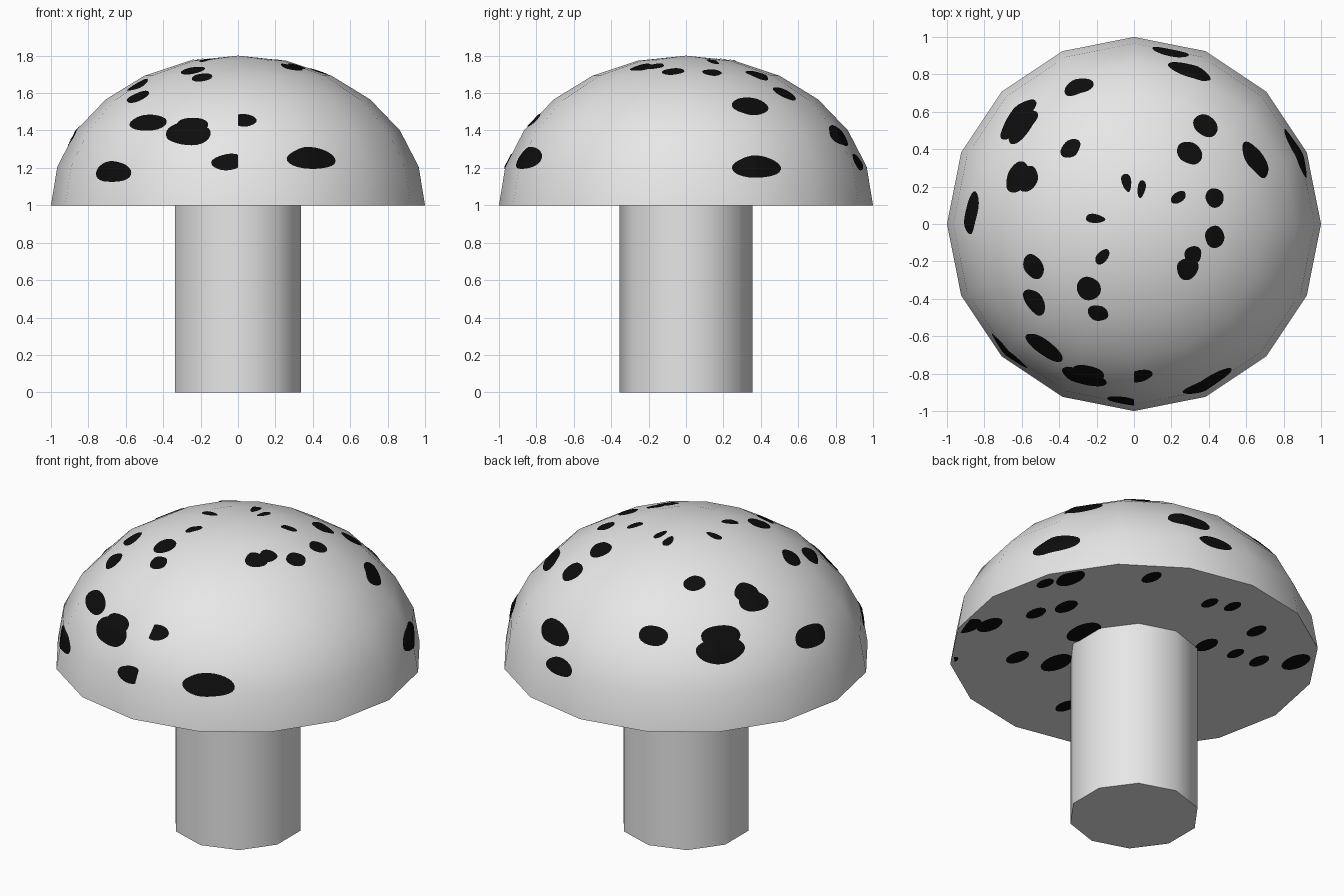
import bpy
import bmesh
from math import sin, cos, pi, radians
from mathutils import Vector
from mathutils.bvhtree import BVHTree

default_cube = bpy.data.objects.get("Cube")
if default_cube:
    bpy.data.objects.remove(default_cube, do_unlink=True)

CAP_BASE = 1.0
CAP_HEIGHT = 0.8
LIFT = 0.004


def make_material(name, value):
    mat = bpy.data.materials.new(name)
    mat.use_nodes = True
    color = (value, value, value, 1.0)
    mat.diffuse_color = color
    mat.node_tree.nodes["Principled BSDF"].inputs["Base Color"].default_value = color
    return mat


def make_object(name, bm, mat, smooth=False):
    mesh = bpy.data.meshes.new(name)
    bm.to_mesh(mesh)
    obj = bpy.data.objects.new(name, mesh)
    bpy.context.collection.objects.link(obj)
    mesh.materials.append(mat)
    if smooth:
        bpy.ops.object.select_all(action='DESELECT')
        obj.select_set(True)
        bpy.context.view_layer.objects.active = obj
        bpy.ops.object.shade_smooth_by_angle(angle=radians(40))
    return obj


def lathe(profile, sides, start):
    """Closed solid turned around z from (radius, height) pairs."""
    bm = bmesh.new()
    rings = []
    for radius, height in profile:
        rings.append([bm.verts.new((radius * cos(start + 2 * pi * k / sides),
                                    radius * sin(start + 2 * pi * k / sides),
                                    height)) for k in range(sides)])
    for low, high in zip(rings, rings[1:]):
        for k in range(sides):
            n = (k + 1) % sides
            bm.faces.new((low[k], low[n], high[n], high[k]))
    bm.faces.new(rings[0][::-1])
    bm.faces.new(rings[-1])
    bmesh.ops.remove_doubles(bm, verts=bm.verts, dist=0.0001)
    bmesh.ops.recalc_face_normals(bm, faces=bm.faces)
    return bm


def add_disc(bm, place, turn=1, rings=5, sides=28):
    """Disc of small faces; place(u, v) maps the unit disc to a surface."""
    centre = bm.verts.new(place(0, 0))
    inner = None
    for r in range(1, rings + 1):
        angles = [turn * 2 * pi * k / sides for k in range(sides)]
        outer = [bm.verts.new(place(r / rings * cos(a), r / rings * sin(a)))
                 for a in angles]
        for k in range(sides):
            n = (k + 1) % sides
            if inner:
                bm.faces.new((inner[k], outer[k], outer[n], inner[n]))
            else:
                bm.faces.new((centre, outer[k], outer[n]))
        inner = outer


pale = make_material("pale grey", 0.8)
black = make_material("spot black", 0.004)

# Stem: ten-sided column
make_object("stem", lathe([(0.355, 0), (0.355, CAP_BASE)], 10, pi / 2), pale, True)

# Cap: flattened half sphere with a flat underside
cap_profile = [(cos(radians(a)), CAP_BASE + CAP_HEIGHT * sin(radians(a)))
               for a in range(0, 90, 15)]
cap_profile.append((0, CAP_BASE + CAP_HEIGHT))
cap_bm = lathe(cap_profile, 16, 0)
make_object("cap", cap_bm, pale, True)
cap_tree = BVHTree.FromBMesh(cap_bm)

# Cap spots: azimuth, latitude, half width, half height in degrees
cap_spots = [
    (78, 17, 6, 3.4), (70, 28, 8.3, 4.5), (112, 37, 6.2, 3.8),
    (139, 36.5, 8, 4.5), (138, 31.5, 9, 5), (130, 58, 6.3, 3),
    (157, 51.5, 6.6, 3.8), (158, 47.5, 7.7, 4.2), (176, 28, 8, 4.4),
    (54, 49, 6.3, 4), (52, 61, 8.3, 3.7), (28, 42, 8.2, 4.3),
    (23.5, 15, 8.4, 4.4), (100, 77, 6.5, 2.9), (78, 79, 6.5, 2.8),
    (31, 74, 6, 2.7), (18, 63, 6.6, 3), (-9, 64, 7.5, 3.2),
    (-28, 69, 8, 2.8), (-40, 68, 9.3, 3.5), (172, 78, 6.8, 3),
    (226, 76, 7, 2.8), (235, 65, 9, 3.8), (248, 59, 6.1, 2.8),
    (203, 54, 6.7, 3.6), (218, 47, 6.6, 3.5), (234, 34, 8.5, 3.9),
    (252, 29, 8.7, 4.9), (253, 32.5, 6, 4), (-88, 35, 5, 3),
    (267, 17, 5.5, 3.3), (-65, 18.5, 8.7, 4.5), (225.5, 13, 8.1, 4.1)]


def cap_placer(index, azimuth, latitude, half_width, half_height):
    def place(u, v):
        wobble = 1 + 0.05 * sin(3 * u + 2 * v + index)
        # Spots stop at the seam along the middle of the front
        az = radians(max(-90, min(270, azimuth + u * half_width * wobble)))
        lat = radians(latitude + v * half_height * wobble)
        base = Vector((0, 0, CAP_BASE))
        out = Vector((cos(lat) * cos(az), cos(lat) * sin(az), CAP_HEIGHT * sin(lat)))
        hit, normal, _, _ = cap_tree.ray_cast(base + out * 1.5, -out)
        return hit + out.normalized() * LIFT
    return place


spots_bm = bmesh.new()
for i, spot in enumerate(cap_spots):
    add_disc(spots_bm, cap_placer(i, *spot))
make_object("cap_spots", spots_bm, black)

# Underside spots: x, y, half length along y
under_spots = [
    (0.81, 0.43, 0.10), (0.88, 0.3, 0.06), (0.48, 0.72, 0.07),
    (0.63, 0.18, 0.08), (0.71, 0.02, 0.07), (0.06, 0.71, 0.06),
    (-0.06, 0.76, 0.06), (-0.33, 0.64, 0.07), (-0.22, 0.35, 0.08),
    (-0.55, 0.4, 0.07), (-0.4, 0.38, 0.06), (-0.71, 0.52, 0.10),
    (0.48, -0.41, 0.08), (0.28, -0.32, 0.11), (0.82, -0.24, 0.09),
    (0.9, -0.32, 0.09), (0.38, 0.03, 0.12), (-0.06, -0.65, 0.07),
    (0.73, -0.66, 0.04)]


def under_placer(x, y, half):
    def place(u, v):
        p = Vector((x + u * half * 0.58, y + v * half))
        if p.length > 0.975:
            p *= 0.975 / p.length
        return (p.x, p.y, CAP_BASE - LIFT)
    return place


under_bm = bmesh.new()
for spot in under_spots:
    add_disc(under_bm, under_placer(*spot), turn=-1, rings=2)
make_object("underside_spots", under_bm, black)
